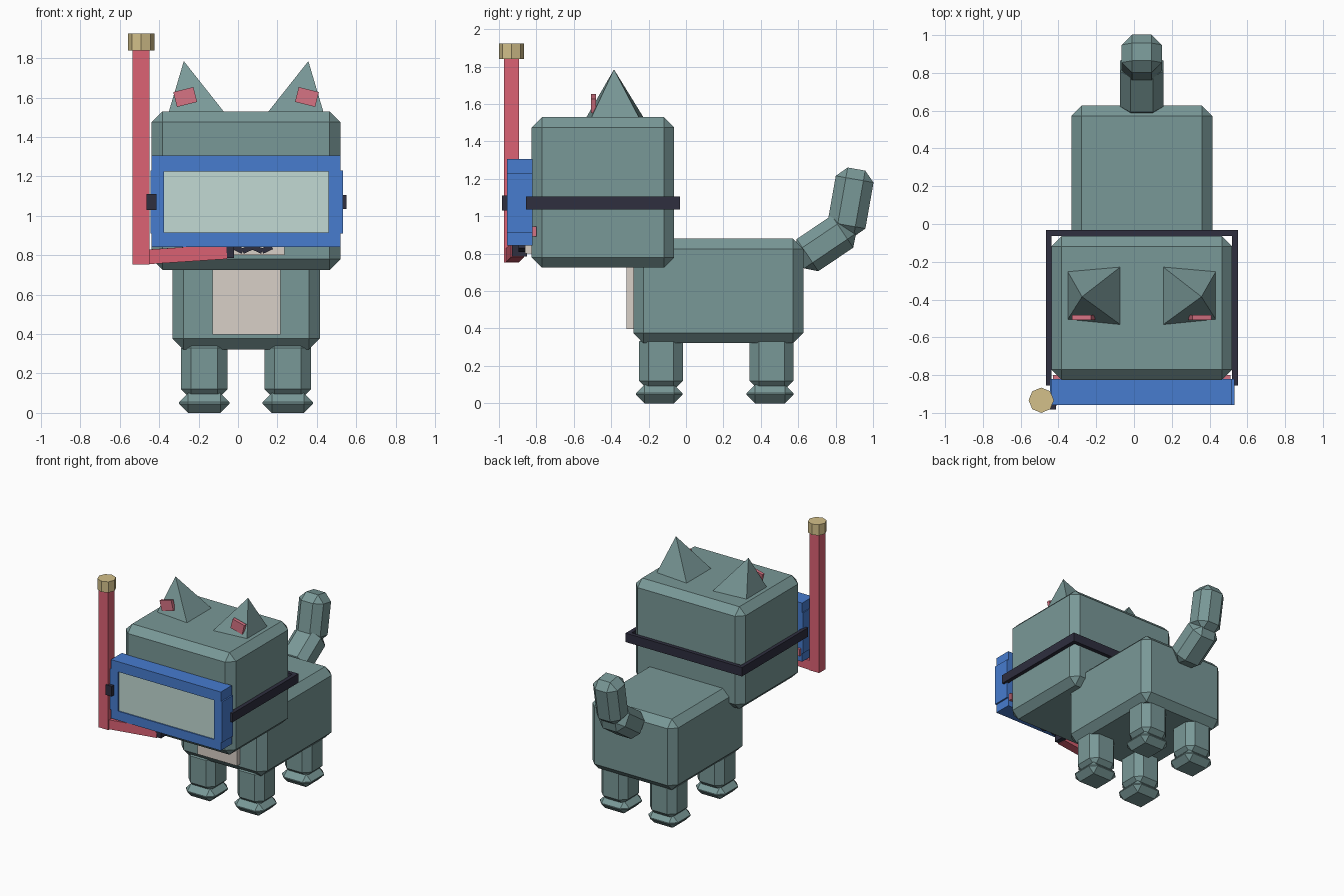
import bpy, bmesh, math
from mathutils import Matrix, Vector

if "Cube" in bpy.data.objects:
    bpy.data.objects.remove(bpy.data.objects["Cube"])

CX = 0.041  # symmetry plane of the animal (the snorkel shifts the overall centre)


def material(name, r, g, b):
    lin = lambda c: ((c / 255 + 0.055) / 1.055) ** 2.4
    m = bpy.data.materials.new(name)
    m.diffuse_color = (lin(r), lin(g), lin(b), 1)
    m.use_nodes = True
    m.node_tree.nodes["Principled BSDF"].inputs["Base Color"].default_value = m.diffuse_color
    return m


FUR = material("grey_green_fur", 121, 152, 151)
CREAM = material("cream", 217, 208, 199)
PINK = material("pink", 214, 115, 132)
RED = material("snorkel_red", 220, 98, 116)
BLUE = material("mask_blue", 71, 124, 207)
GLASS = material("pale_glass", 194, 218, 211)
BLACK = material("dark_rubber", 46, 46, 62)
TAN = material("tan", 211, 192, 138)


def finish(name, bm, mat):
    bmesh.ops.recalc_face_normals(bm, faces=bm.faces)
    me = bpy.data.meshes.new(name)
    bm.to_mesh(me)
    bm.free()
    me.materials.append(mat)
    ob = bpy.data.objects.new(name, me)
    bpy.context.collection.objects.link(ob)
    return ob


def block(name, center, size, mat, bevel=0, rot=None):
    """Box with optional chamfer, then rotated and placed."""
    bm = bmesh.new()
    bmesh.ops.create_cube(bm, size=1)
    bmesh.ops.scale(bm, vec=size, verts=bm.verts)
    if bevel:
        bmesh.ops.bevel(bm, geom=bm.edges[:], offset=bevel, segments=1,
                        affect='EDGES', profile=0.5)
    m = Matrix.Translation(center) @ (rot or Matrix()).to_4x4()
    bmesh.ops.transform(bm, matrix=m, verts=bm.verts)
    return finish(name, bm, mat)


def span(name, x, y, z, mat, bevel=0):
    """Axis-aligned box from its limits."""
    lo, hi = Vector((x[0], y[0], z[0])), Vector((x[1], y[1], z[1]))
    return block(name, (lo + hi) / 2, hi - lo, mat, bevel)


def rot(angle, axis):
    return Matrix.Rotation(math.radians(angle), 4, axis)


# Body, head and chest
span("body", (-0.332, 0.415), (-0.282, 0.627), (0.322, 0.88), FUR, 0.055)
span("head", (-0.438, 0.52), (-0.825, -0.063), (0.725, 1.53), FUR, 0.055)
span("chest_patch", (-0.13, 0.215), (-0.317, -0.25), (0.397, 0.76), CREAM)

# Legs and paws
for side, s in (("left", -1), ("right", 1)):
    x = CX + s * 0.212
    for end, y in (("front", -0.134), ("back", 0.458)):
        block(f"{end}_{side}_leg", (x, y, 0.225), (0.235, 0.235, 0.31), FUR, 0.05)
        block(f"{end}_{side}_paw", (x, y - 0.009, 0.05), (0.255, 0.25, 0.1), FUR, 0.046)

# Tail in two chamfered segments
block("tail_base", (CX, 0.743, 0.855), (0.23, 0.335, 0.207), FUR, 0.055, rot(34, 'X'))
block("tail_tip", (CX, 0.88, 1.075), (0.212, 0.205, 0.36), FUR, 0.055, rot(-10, 'X'))

# Ears: lopsided pyramids leaning outward, with inner ear plates
for side, s in (("left", -1), ("right", 1)):
    bm = bmesh.new()
    base = [bm.verts.new((CX + s * dx, y, 1.525)) for dx, y in
            ((0.11, -0.225), (0.11, -0.535), (0.393, -0.507), (0.393, -0.25))]
    tip = bm.verts.new((CX + s * 0.316, -0.385, 1.785))
    bm.faces.new(base)
    for i in range(4):
        bm.faces.new((base[i], base[(i + 1) % 4], tip))
    finish(f"{side}_ear", bm, FUR)
    block(f"{side}_inner_ear", (CX + s * 0.309, -0.495, 1.603), (0.105, 0.026, 0.078),
          PINK, 0, rot(14 * s, 'Y'))
    # Cheek, mostly behind the mask
    block(f"{side}_cheek", (CX + s * 0.415, -0.825, 0.918), (0.11, 0.05, 0.055), PINK)

# Muzzle and zigzag mouth
span("muzzle", (-0.155, 0.235), (-0.86, -0.8), (0.80, 1.0), CREAM)
for i in range(4):
    block(f"mouth_{i + 1}", (0.0 + 0.049 * i, -0.875, 0.832), (0.055, 0.04, 0.028),
          BLACK, 0, rot(25 if i % 2 == 0 else -25, 'Y'))

# Diving mask: four frame bars around a glass pane
FY = (-0.957, -0.82)
span("mask_top", (-0.438, 0.52), FY, (1.225, 1.305), BLUE)
span("mask_bottom", (-0.438, 0.52), FY, (0.843, 0.915), BLUE)
span("mask_left", (-0.445, -0.375), FY, (0.91, 1.23), BLUE)
span("mask_right", (0.46, 0.532), FY, (0.91, 1.23), BLUE)
span("mask_glass", (-0.38, 0.465), (-0.948, -0.88), (0.91, 1.23), GLASS)

# Strap around the head
SZ = (1.035, 1.105)
span("strap_left", (-0.465, -0.436), (-0.855, -0.063), SZ, BLACK)
span("strap_right", (0.518, 0.55), (-0.855, -0.063), SZ, BLACK)
span("strap_back", (-0.465, 0.55), (-0.064, -0.033), SZ, BLACK)

# Snorkel: upright tube, slanted mouth tube, mouthpiece, clip and cap
span("snorkel_tube", (-0.535, -0.45), (-0.973, -0.893), (0.752, 1.85), RED)
a, b = Vector((-0.5, -0.931, 0.789)), Vector((-0.06, -0.9, 0.818))
block("snorkel_mouth_tube", (a + b) / 2, ((b - a).length, 0.07, 0.074), RED, 0,
      (b - a).to_track_quat('X', 'Z').to_matrix())
span("mouthpiece", (-0.062, -0.02), (-0.93, -0.85), (0.785, 0.85), BLACK)
span("snorkel_clip", (-0.465, -0.413), (-0.983, -0.9), (1.03, 1.11), BLACK)
bm = bmesh.new()
bmesh.ops.create_cone(bm, cap_ends=True, segments=8, radius1=0.067, radius2=0.067,
                      depth=0.085, matrix=Matrix.Translation((-0.491, -0.933, 1.882)))
finish("snorkel_cap", bm, TAN)
